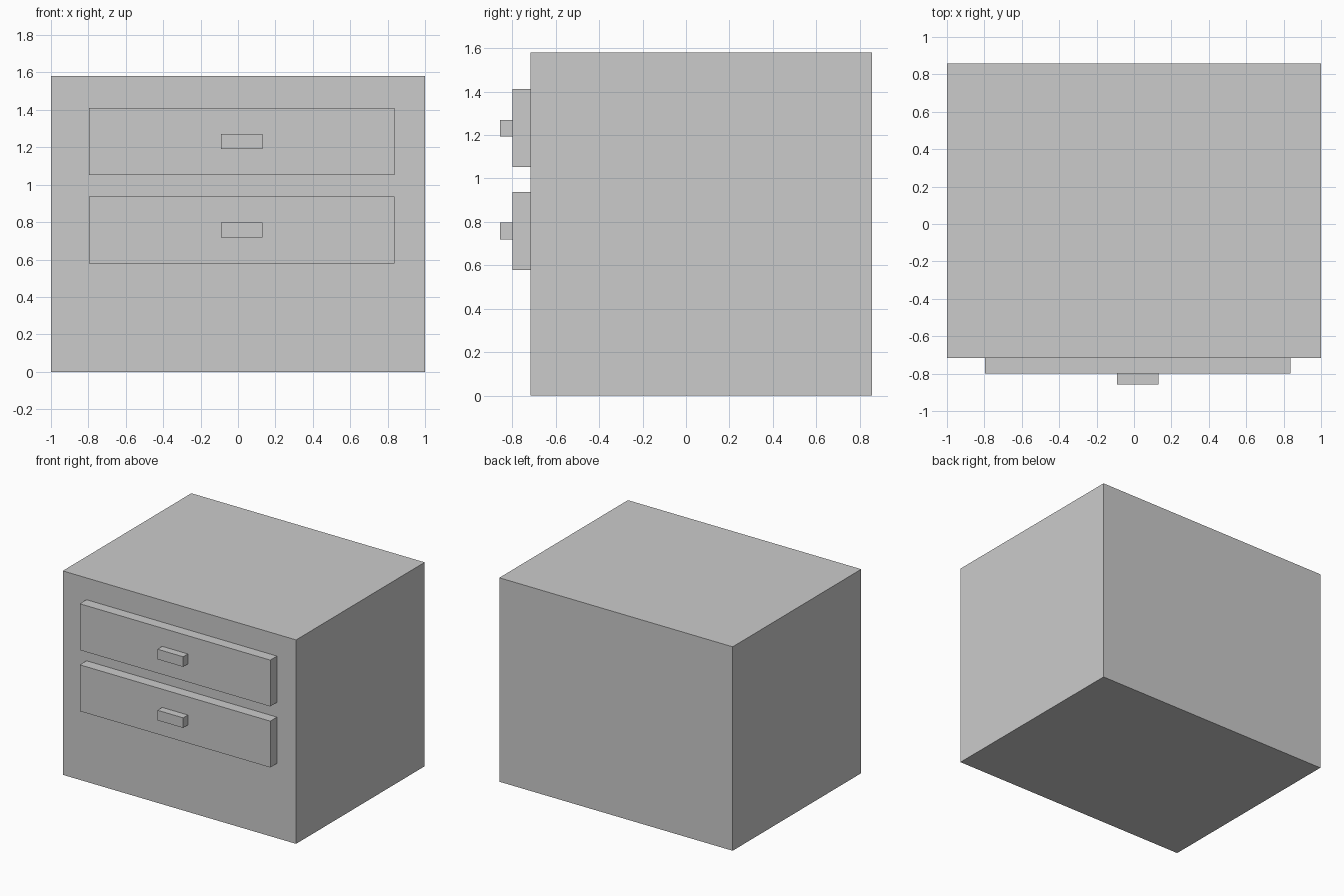
import bpy

if "Cube" in bpy.data.objects:
    bpy.data.objects.remove(bpy.data.objects["Cube"])


def box(name, x, y, z):
    """Add a box spanning the given (min, max) ranges."""
    spans = (x, y, z)
    bpy.ops.mesh.primitive_cube_add(size=1, location=[(a + b) / 2 for a, b in spans])
    obj = bpy.context.object
    obj.name = name
    obj.scale = [b - a for a, b in spans]
    bpy.ops.object.transform_apply(location=False, rotation=False, scale=True)
    return obj


# Cabinet body
box("cabinet_body", (-1, 1), (-0.717, 0.857), (0, 1.58))

# Two drawers, each with a small pull
for label, z in (("lower", 0.579), ("upper", 1.052)):
    box(label + "_drawer_front", (-0.797, 0.836), (-0.799, -0.717), (z, z + 0.359))
    box(label + "_drawer_handle", (-0.09, 0.13), (-0.857, -0.799), (z + 0.14, z + 0.218))
